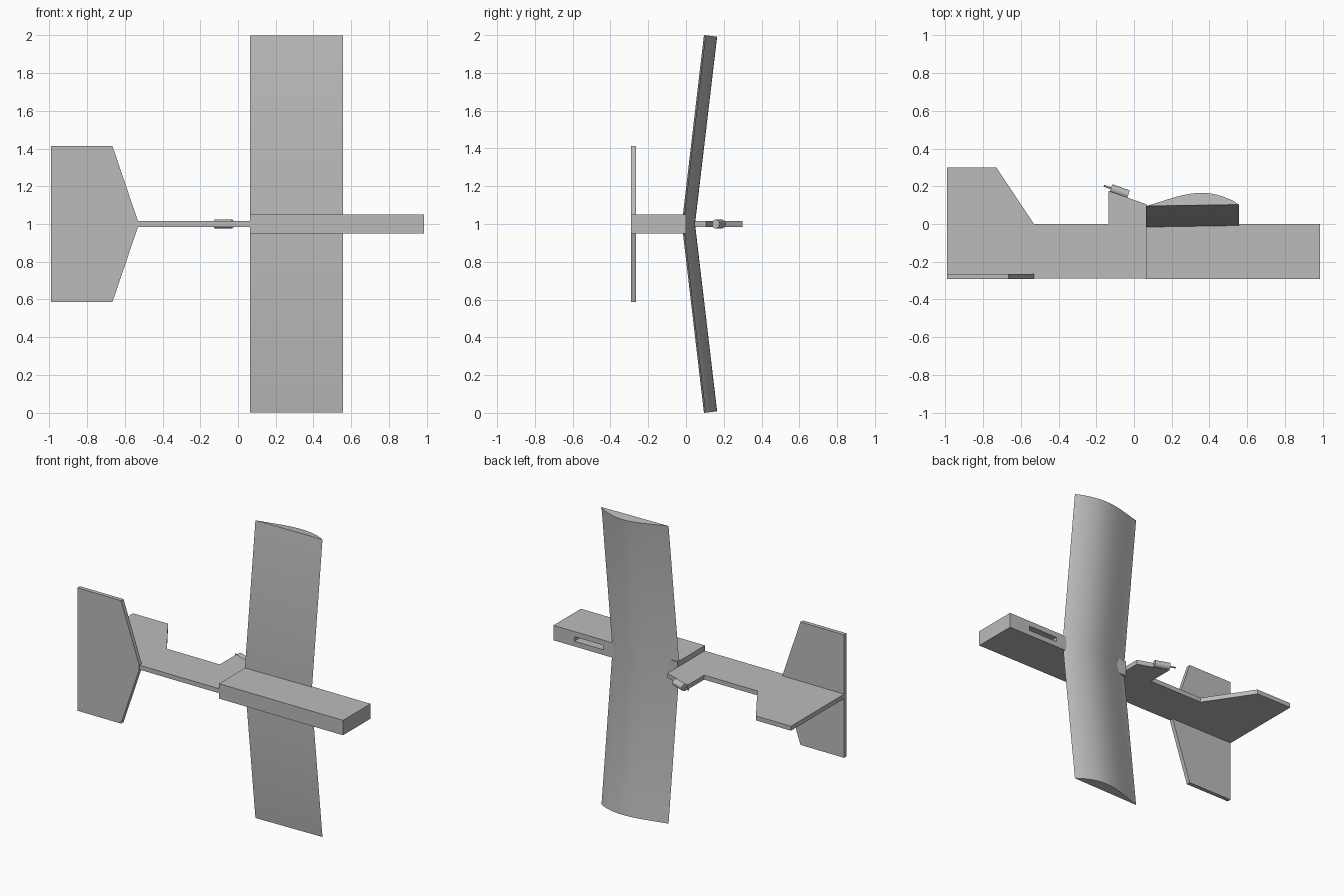
import bpy, bmesh, math
from mathutils import Vector

if "Cube" in bpy.data.objects:
    bpy.data.objects.remove(bpy.data.objects["Cube"], do_unlink=True)

grey = bpy.data.materials.new("plain_grey")
grey.use_nodes = True
COLOUR = (0.5, 0.5, 0.5, 1)
grey.diffuse_color = COLOUR
grey.node_tree.nodes["Principled BSDF"].inputs["Base Color"].default_value = COLOUR


def finish(name, bm):
    bmesh.ops.recalc_face_normals(bm, faces=bm.faces)
    mesh = bpy.data.meshes.new(name)
    bm.to_mesh(mesh)
    bm.free()
    mesh.materials.append(grey)
    obj = bpy.data.objects.new(name, mesh)
    bpy.context.collection.objects.link(obj)
    return obj


def plate(name, outline, place, thickness):
    """Extrude a flat outline; place turns (a, b) into a point."""
    bm = bmesh.new()
    face = bm.faces.new([bm.verts.new(place(a, b)) for a, b in outline])
    moved = bmesh.ops.extrude_face_region(bm, geom=[face])["geom"]
    verts = [v for v in moved if isinstance(v, bmesh.types.BMVert)]
    bmesh.ops.translate(bm, verts=verts, vec=thickness)
    return finish(name, bm)


def box(name, low, high):
    (x0, y0, z0), (x1, y1, z1) = low, high
    return plate(name, [(x0, y0), (x1, y0), (x1, y1), (x0, y1)],
                 lambda a, b: (a, b, z0), (0, 0, z1 - z0))


def rod(name, start, end, radius, sides):
    start, end = Vector(start), Vector(end)
    axis = end - start
    bm = bmesh.new()
    bmesh.ops.create_cone(bm, cap_ends=True, segments=sides, radius1=radius,
                          radius2=radius, depth=axis.length)
    obj = finish(name, bm)
    obj.location = (start + end) / 2
    obj.rotation_euler = axis.to_track_quat("Z", "Y").to_euler()
    return obj


# Thin body with fin and motor pylon
body = [(-.99, -.29), (-.99, .3), (-.73, .3), (-.53, 0), (-.135, 0),
        (-.135, .175), (.065, .105), (.065, -.29)]
plate("thin_body_and_fin", body, lambda a, b: (a, b, .985), (0, 0, .03))

# Tailplane
half = [(-.53, .015), (-.665, .413), (-.99, .413)]
tail = half + [(x, -z) for x, z in reversed(half)]
plate("tailplane", tail, lambda a, b: (a, -.292, 1 + b), (0, .027, 0))

# Nose box with a slot in its upper side
nose = box("nose_box", (.063, -.292, .95), (.985, 0, 1.05))
slot = box("slot_cutter", (.615, -.15, .985), (.83, .1, 1.015))
slot.hide_render = True
slot.hide_set(True)
cut = nose.modifiers.new("slot", "BOOLEAN")
cut.operation = "DIFFERENCE"
cut.object = slot
cut.solver = "EXACT"

# Wing: a flat-bottomed section swept from tip to root to tip
BACK, CHORD, RISE, ROOT = .063, .493, .117, -.022
angle = math.atan(RISE)
STEPS = 20


def camber(t):
    """Upper surface height, full at the front and fine at the back."""
    return .0655 * math.sin(math.pi * t ** 1.3) ** .85 if 0 < t < 1 else 0


section = [(BACK + CHORD * t, .008 * t + camber(t))
           for t in (i / STEPS for i in range(STEPS + 1))]
bm = bmesh.new()
rings = []
for side in (-1, 0, 1):
    ring = []
    for x, h in section:
        y = ROOT + RISE * abs(side) + h * math.cos(angle)
        z = 1 + side * (1 - h * math.sin(angle))
        ring.append(bm.verts.new((x, y, z)))
    rings.append(ring)
for a, b in zip(rings, rings[1:]):
    for i in range(len(section)):
        j = (i + 1) % len(section)
        bm.faces.new((a[i], a[j], b[j], b[i]))
bm.faces.new(rings[0])
bm.faces.new(rings[-1])
wing = finish("wing", bm)

# Motor and shaft, lying along the sloping pylon top
motor = rod("motor", (-.122, .189, 1), (-.03, .156, 1), .023, 32)
shaft = rod("motor_shaft", (-.16, .203, 1), (-.1, .181, 1), .005, 16)

bpy.ops.object.select_all(action="DESELECT")
for obj in (wing, motor, shaft):
    obj.select_set(True)
bpy.context.view_layer.objects.active = wing
bpy.ops.object.shade_smooth_by_angle(angle=math.radians(30))
